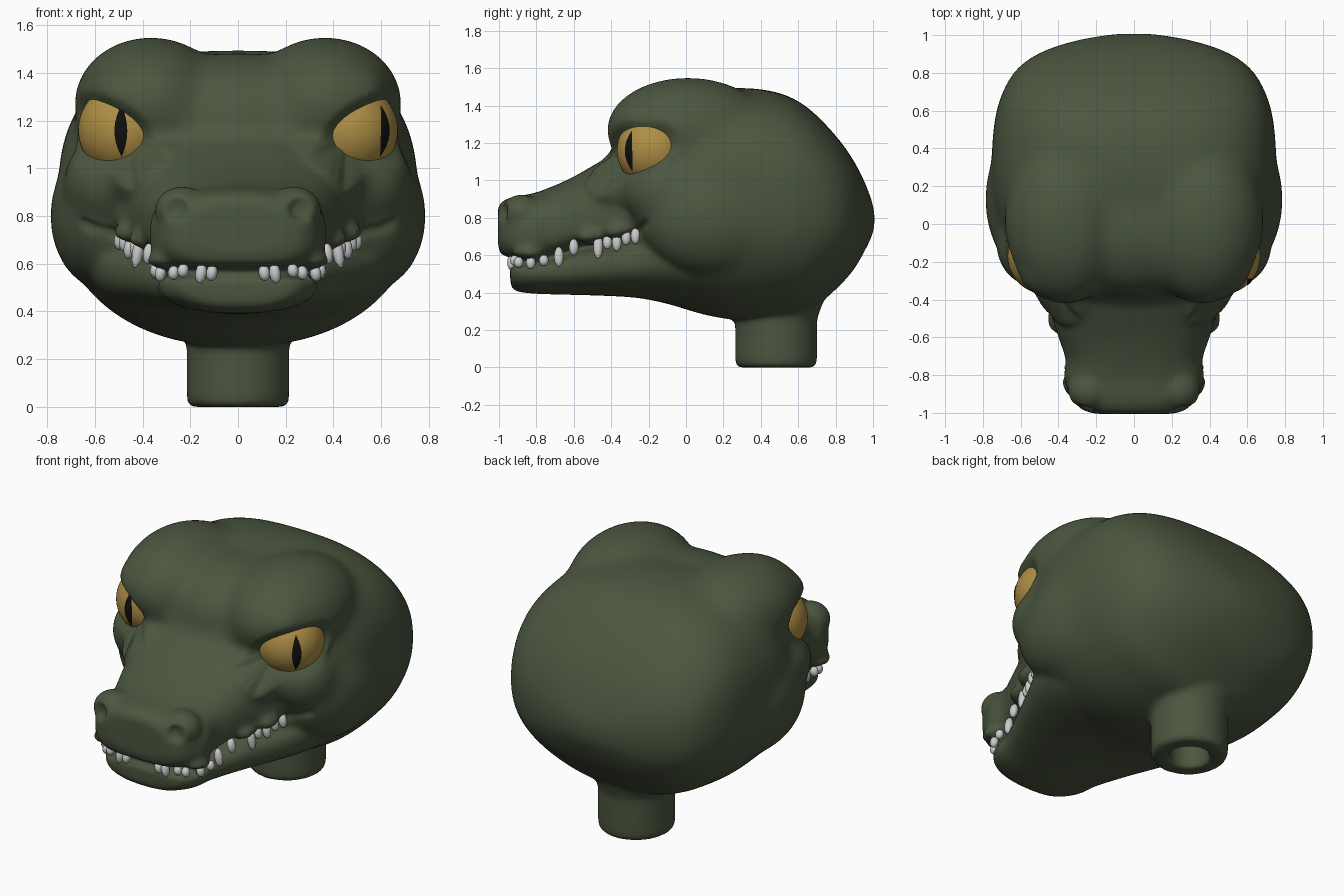
import bpy, bmesh, math
from mathutils import Vector, Matrix

if "Cube" in bpy.data.objects:
    bpy.data.objects.remove(bpy.data.objects["Cube"])

def material(name, r, g, b):
    m = bpy.data.materials.new(name)
    m.diffuse_color = (r, g, b, 1)
    m.use_nodes = True
    m.node_tree.nodes["Principled BSDF"].inputs["Base Color"].default_value = m.diffuse_color
    return m

SKIN = material("skin_green", .07, .093, .05)
AMBER = material("eye_amber", .42, .27, .06)
BLACK = material("pupil_black", .005, .005, .005)
WHITE = material("tooth_white", .75, .75, .73)

def finish(bm, name, mat):
    bmesh.ops.recalc_face_normals(bm, faces=bm.faces)
    me = bpy.data.meshes.new(name)
    bm.to_mesh(me)
    bm.free()
    me.materials.append(mat)
    me.shade_smooth()
    ob = bpy.data.objects.new(name, me)
    bpy.context.collection.objects.link(ob)
    return ob

def skin_rings(bm, rings, closed=False):
    vs = [[bm.verts.new(p) for p in r] for r in rings]
    n = len(vs[0])
    for k in range(len(vs) if closed else len(vs) - 1):
        a, b = vs[k], vs[(k + 1) % len(vs)]
        for i in range(n):
            bm.faces.new((a[i], a[(i + 1) % n], b[(i + 1) % n], b[i]))
    if not closed:
        bm.faces.new(vs[0])
        bm.faces.new(vs[-1])

def loft(bm, secs, ntop, nbot, sides=64, sub=6):
    """Sections: y, half width, top z, bottom z, z of widest point."""
    rows = []
    for i in range(len(secs) - 1):
        p = [secs[max(0, min(len(secs) - 1, i + k))] for k in (-1, 0, 1, 2)]
        for s in range(sub):
            t = s / sub
            rows.append([.5 * (2*b + (c-a)*t + (2*a-5*b+4*c-d)*t*t + (3*b-a-3*c+d)*t**3)
                         for a, b, c, d in zip(*p)])
    rows.append(secs[-1])
    rings = []
    for y, w, zt, zb, zw in rows:
        ring = []
        for j in range(sides):
            a = 2 * math.pi * j / sides
            c, s = math.cos(a), math.sin(a)
            e = 2 / (ntop if s > 0 else nbot)
            h = zt - zw if s > 0 else zw - zb
            ring.append((math.copysign(w * abs(c)**e, c), y, zw + math.copysign(h * abs(s)**e, s)))
        rings.append(ring)
    skin_rings(bm, rings)

def ball(bm, c, r, rot=Matrix(), seg=32):
    m = Matrix.Translation(c) @ rot @ Matrix.Diagonal((*r, 1))
    bmesh.ops.create_uvsphere(bm, u_segments=seg, v_segments=seg // 2, radius=1, matrix=m)

def apply_mods(ob, smooth, voxel=None):
    if voxel:
        m = ob.modifiers.new("fuse", 'REMESH')
        m.mode, m.voxel_size = 'VOXEL', voxel
    m = ob.modifiers.new("soften", 'SMOOTH')
    m.factor, m.iterations = .5, smooth
    dg = bpy.context.evaluated_depsgraph_get()
    me = bpy.data.meshes.new_from_object(ob.evaluated_get(dg))
    ob.modifiers.clear()
    ob.data = me

# Eye geometry shared by sockets, lids and pupils
EYE, RAD, GAZE = Vector((.47, -.17, 1.16)), .2, math.radians(-43)
AZ, EL, TILT = math.radians(70), math.radians(38), math.radians(11)

def on_eye(az, el, r, side=1):
    a = GAZE + az
    p = EYE + r * Vector((math.cos(el) * math.cos(a), math.cos(el) * math.sin(a), math.sin(el)))
    return Vector((p.x * side, p.y, p.z))

# Skull with brows and cheeks, strongly softened
bm = bmesh.new()
loft(bm, [(-.55, .28, 1.02, .5, .8), (-.4, .40, 1.15, .41, .78), (-.25, .52, 1.29, .37, .8),
          (-.1, .67, 1.41, .34, .82), (.1, .745, 1.475, .28, .85), (.3, .755, 1.495, .25, .86),
          (.5, .745, 1.468, .265, .87), (.65, .715, 1.39, .295, .87), (.8, .64, 1.24, .415, .84),
          (.9, .515, 1.10, .525, .81), (.97, .32, .957, .65, .79), (1.01, .1, .84, .73, .78)], 2.7, 2.2)
ball(bm, (0, -.01, 1.2), (.5, .38, .285))                      # forehead between the brows
for s in (-1, 1):
    ball(bm, (.365 * s, .01, 1.27), (.325, .44, .282))         # brow dome
    ball(bm, (.37 * s, -.25, 1.25), (.27, .17, .13), Matrix.Rotation(-s * .45, 4, 'Y'))
    ball(bm, (.52 * s, -.11, .94), (.215, .23, .21))           # cheek under the eye
    ball(bm, (.33 * s, -.33, .96), (.2, .22, .17))             # ramp from muzzle to eye
    ball(bm, (.565 * s, .13, .8), (.225, .38, .31))            # jaw muscle
skull = finish(bm, "skull", SKIN)
apply_mods(skull, 42, .02)

# Muzzle, lids and neck are added and fused with the skull
bm = bmesh.new()
bm.from_mesh(skull.data)
bpy.data.objects.remove(skull)
# upper snout
loft(bm, [(-1.005, .2, .855, .65, .75), (-.985, .27, .885, .6, .73), (-.93, .325, .91, .57, .72),
          (-.82, .37, .93, .555, .72), (-.72, .362, .965, .58, .74), (-.6, .40, 1.02, .62, .77),
          (-.45, .45, 1.105, .66, .8), (-.3, .52, 1.18, .68, .83), (-.15, .58, 1.25, .74, .88)], 2.6, 3)
# lower jaw
loft(bm, [(-.94, .2, .55, .45, .51), (-.915, .26, .57, .41, .51), (-.82, .325, .58, .395, .51),
          (-.7, .345, .6, .39, .52), (-.5, .43, .65, .385, .54), (-.3, .525, .68, .375, .56),
          (-.1, .61, .72, .35, .6), (.1, .62, .7, .32, .6)], 3, 2.3)
for s in (-1, 1):
    ball(bm, (.235 * s, -.88, .825), (.115, .11, .1))          # nostril mound
    for y, x, z in ((-.84, .32, .61), (-.5, .40, .70), (-.36, .46, .73)):
        ball(bm, (x * s, y, z), (.06, .08, .05))               # lip bumps
    # eyelid rim
    rim = []
    for k in range(48):
        a = 2 * math.pi * k / 48
        az, el = AZ * 1.06 * math.cos(a), EL * 1.12 * math.sin(a) + TILT * math.cos(a)
        c = on_eye(az, el, RAD, s)
        out = (c - Vector((EYE.x * s, EYE.y, EYE.z))).normalized()
        o2 = on_eye(az * 1.2, EL * 1.35 * math.sin(a) + TILT * math.cos(a), RAD, s) - c
        o2 = (o2 - out * o2.dot(out)).normalized()
        rim.append([c + .03 * (out * math.cos(b) + o2 * math.sin(b))
                    for b in [2 * math.pi * j / 10 for j in range(10)]])
    skin_rings(bm, rim, closed=True)
# hollow neck tube
prof = [(.11, 0), (.195, 0), (.212, .012), (.215, .05), (.215, .26), (.25, .36), (.25, .5), (.11, .5)]
skin_rings(bm, [[(r * math.cos(a), .482 + r * 1.02 * math.sin(a), z) for r, z in prof]
                for a in [2 * math.pi * i / 64 for i in range(64)]], closed=True)
head = finish(bm, "head", SKIN)
apply_mods(head, 9, .015)

# Carve sockets, mouth line and nostrils into the fused skin
LIP = [(-1.1, .57), (-.8, .565), (-.68, .60), (-.58, .645), (-.42, .665), (-.28, .70), (-.2, .78), (-.13, .86)]

def lip_z(y):
    for (a, za), (b, zb) in zip(LIP, LIP[1:]):
        if a <= y <= b:
            return za + (zb - za) * (y - a) / (b - a)

for v in head.data.vertices:
    co = v.co.copy()
    s = 1 if co.x >= 0 else -1
    d = Vector((co.x * s, co.y, co.z)) - EYE
    if d.length < .4:
        az = (math.atan2(d.y, d.x) - GAZE + math.pi) % (2 * math.pi) - math.pi
        el = math.asin(d.z / d.length)
        e = (az / AZ)**2 + ((el - TILT * az / AZ) / EL)**2
        if e < 1.15 and d.length > .175:
            t = min(1, (1.15 - e) / .25)      # soft rim instead of a sheer wall
            q = EYE + d.normalized() * (d.length + (.175 - d.length) * t)
            v.co = (q.x * s, q.y, q.z)
            continue
    z = lip_z(co.y)
    if z is not None and abs(co.z - z) < .035 and abs(co.x) < .66:
        f = 1 - (abs(co.z - z) / .035)**2
        v.co.x -= s * .035 * f * min(1, abs(co.x) / .2)
        if co.y < -.85:
            v.co.y += .035 * f
    d = (Vector((co.x * s, co.y, co.z)) - Vector((.26, -.965, .825))).length
    if d < .055:
        v.co += Vector((-.6 * s, .8, 0)) * .04 * (1 - (d / .055)**2)
apply_mods(head, 3)
head.data.shade_smooth()

# Eyeballs and slit pupils, both glancing towards +x
for s, side in ((1, "right"), (-1, "left")):
    c = Vector((EYE.x * s, EYE.y, EYE.z))
    bm = bmesh.new()
    ball(bm, c, (RAD, RAD, RAD), seg=48)
    finish(bm, "eye_" + side, AMBER)
    look = math.radians(-43 if s > 0 else -96)
    bm = bmesh.new()
    rows = []
    for i in range(17):
        t = i / 8 - 1
        el, w = t * .56 - .02, .13 * (1 - t * t) + .004
        rows.append([bm.verts.new(c + (RAD + .003) * Vector((math.cos(el) * math.cos(look + w * k),
                     math.cos(el) * math.sin(look + w * k), math.sin(el)))) for k in (-1, -.5, 0, .5, 1)])
    for a, b in zip(rows, rows[1:]):
        for k in range(4):
            bm.faces.new((a[k], a[k + 1], b[k + 1], b[k]))
    finish(bm, "pupil_" + side, BLACK)

# Teeth along the lips: x, y, length (negative points up from the lower jaw)
TEETH = [(.11, -.93, .035), (.155, -.93, .045), (.23, -.915, -.03), (.27, -.895, .03),
         (.325, -.83, .035), (.345, -.76, .03), (.345, -.68, .055), (.375, -.60, -.045),
         (.42, -.47, .07), (.43, -.42, -.04), (.455, -.37, .05), (.475, -.32, -.045), (.495, -.27, .045)]
bm = bmesh.new()
for s in (-1, 1):
    for x, y, h in TEETH:
        ball(bm, (x * s, y, lip_z(y) - h * .15), (.024, .026, abs(h)), Matrix.Rotation(-.15 * s, 4, 'Y'), 12)
finish(bm, "teeth", WHITE)
